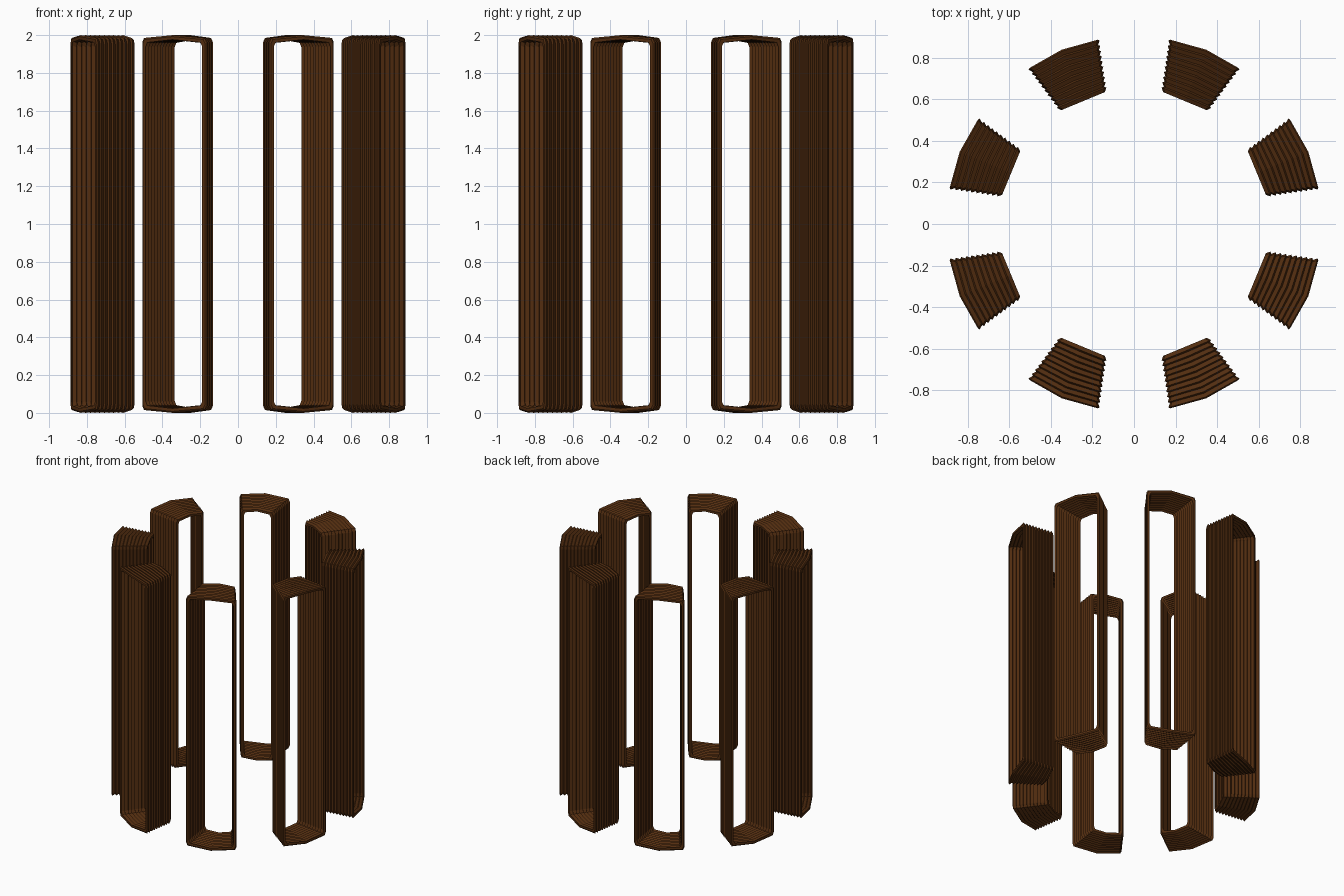
import bpy, bmesh, math

if "Cube" in bpy.data.objects:
    bpy.data.objects.remove(bpy.data.objects["Cube"])

TEETH = 10                      # ribs along the depth of each frame
R_IN, R_OUT = 0.64, 0.886       # radial extent
W_IN, W_OUT = 0.124, 0.186      # half widths at the inner and outer ends
BULGE = 0.022                   # outward bend of the outer edge

brown = bpy.data.materials.new("dark_wood")
brown.diffuse_color = (0.085, 0.026, 0.005, 1)
brown.use_nodes = True
brown.node_tree.nodes["Principled BSDF"].inputs["Base Color"].default_value = brown.diffuse_color


def ring(bm, f, inset):
    """One bowed rectangular loop at depth fraction f."""
    r = R_IN + (R_OUT - R_IN) * f
    w = W_IN + (W_OUT - W_IN) * f - inset
    i = inset
    quarter = [(w, 1.962 - i), (w - 0.01, 1.985 - i), (0, 2.0 - i),
               (-w + 0.01, 1.985 - i), (-w, 1.962 - i)]
    pts = quarter + [(t, 2.0 - z) for t, z in reversed(quarter)]
    return [bm.verts.new((r + BULGE * f * (1 - abs(t) / w), t, z)) for t, z in pts]


def bridge(bm, a, b):
    n = len(a)
    for k in range(n):
        bm.faces.new((a[k], a[(k + 1) % n], b[(k + 1) % n], b[k]))


# Corrugated frame, open towards and away from the middle of the circle
bm = bmesh.new()
stations = []
for k in range(TEETH):
    stations += [(k / TEETH, 0.010), ((k + 0.72) / TEETH, 0.0)]
stations.append((1.0, 0.008))
outer = [ring(bm, f, d) for f, d in stations]
inner = [ring(bm, f, d + 0.016) for f, d in stations]
for a, b in zip(outer, outer[1:]):
    bridge(bm, a, b)
for a, b in zip(inner, inner[1:]):
    bridge(bm, b, a)
bridge(bm, inner[0], outer[0])
bridge(bm, outer[-1], inner[-1])
bmesh.ops.recalc_face_normals(bm, faces=bm.faces)
mesh = bpy.data.meshes.new("ribbed_frame")
bm.to_mesh(mesh)
bm.free()
mesh.materials.append(brown)

# Eight frames standing in a circle
for k in range(8):
    ob = bpy.data.objects.new(f"ribbed_frame_{k + 1}", mesh)
    ob.rotation_euler.z = math.radians(22.5 + 45 * k)
    bpy.context.collection.objects.link(ob)
